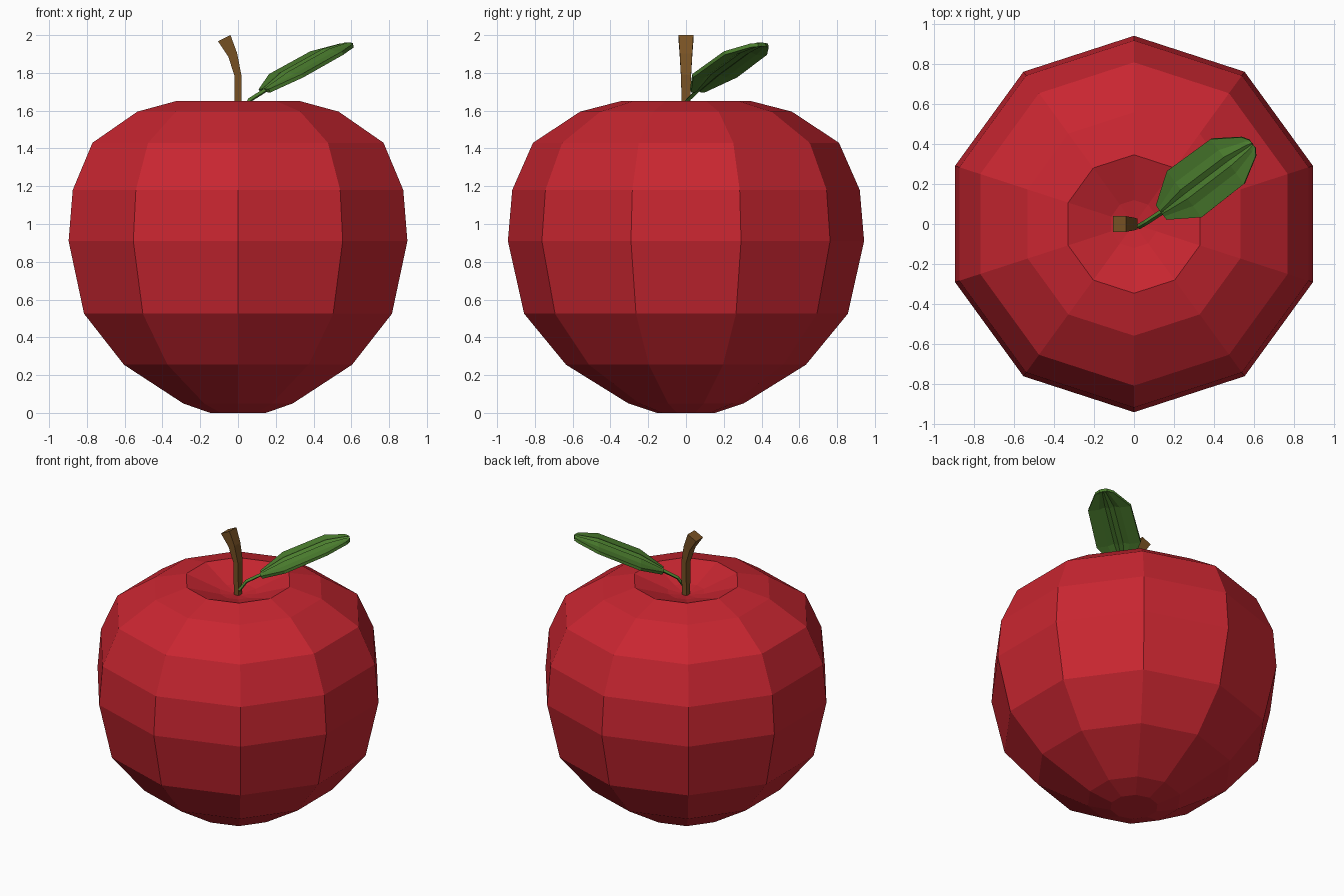
import bpy, bmesh, math
from mathutils import Vector

if "Cube" in bpy.data.objects:
    bpy.data.objects.remove(bpy.data.objects["Cube"])


def material(name, rgb):
    m = bpy.data.materials.new(name)
    m.diffuse_color = (*rgb, 1)
    m.use_nodes = True
    m.node_tree.nodes["Principled BSDF"].inputs["Base Color"].default_value = m.diffuse_color
    return m


RED = material("apple red", (0.58, 0.019, 0.030))
BROWN = material("stem brown", (0.19, 0.085, 0.018))
GREEN = material("leaf green", (0.072, 0.21, 0.028))


def loft(name, rings, mat, closed=True, caps=True):
    """Bridge equal-sized rings of points into a flat-shaded skin."""
    bm = bmesh.new()
    rows = [[bm.verts.new(p) for p in ring] for ring in rings]
    n = len(rows[0])
    for a, b in zip(rows, rows[1:]):
        for i in range(n if closed else n - 1):
            j = (i + 1) % n
            bm.faces.new((a[i], a[j], b[j], b[i]))
    if caps:
        bm.faces.new(rows[0][::-1])
        bm.faces.new(rows[-1])
    bmesh.ops.recalc_face_normals(bm, faces=bm.faces[:])
    me = bpy.data.meshes.new(name)
    bm.to_mesh(me)
    bm.free()
    me.materials.append(mat)
    ob = bpy.data.objects.new(name, me)
    bpy.context.collection.objects.link(ob)
    return ob


# Apple body: ten-sided turned profile (radius, height) with a dip at the top
profile = [(0.155, 0), (0.305, 0.05), (0.635, 0.255), (0.857, 0.525), (0.943, 0.91),
           (0.92, 1.18), (0.81, 1.43), (0.56, 1.595), (0.347, 1.65), (0.12, 1.57), (0.01, 1.55)]
angles = [math.radians(90 + 36 * i) for i in range(10)]
loft("apple_body", [[(r * math.cos(a), r * math.sin(a), z) for a in angles] for r, z in profile], RED)

# Stem: square section, bending left and widening (x, z, half x, half y, tilt)
stem = [(0, 1.53, 0.018, 0.019, 0), (0, 1.785, 0.018, 0.027, 10),
        (-0.028, 1.895, 0.025, 0.033, 20), (-0.073, 1.984, 0.037, 0.039, 26)]
rings = []
for x, z, hx, hy, tilt in stem:
    c, s = math.cos(math.radians(tilt)), math.sin(math.radians(tilt))
    rings.append([(x + sx * hx * c, sy * hy, z + sx * hx * s)
                  for sx, sy in ((-1, -1), (1, -1), (1, 1), (-1, 1))])
loft("stem", rings, BROWN)

# Leaf: stations along the vein (x, y, z, half width), folded across
side = Vector((-0.6, 0.8, 0))
stations = [(0.14, 0.06, 1.705, 0.045), (0.255, 0.152, 1.785, 0.145),
            (0.47, 0.315, 1.905, 0.14), (0.575, 0.388, 1.945, 0.06), (0.594, 0.402, 1.949, 0.025)]
fold = [(-1, 0), (-0.5, 0.0), (-0.2, 0.1), (0, 0.0), (0.2, 0.1), (0.5, 0.0), (1, 0)]
leaf = loft("leaf", [[Vector((x, y, z + h * w)) + side * (t * w) for t, h in fold]
                     for x, y, z, w in stations], GREEN, closed=False, caps=False)
mod = leaf.modifiers.new("thickness", "SOLIDIFY")
mod.thickness = 0.02
mod.offset = 0

# Leaf stalk: thin four-sided rod
up = Vector((-0.4, -0.3, 0.85))
path = [Vector((0.02, -0.015, 1.59)), Vector((0.06, 0.008, 1.655)), Vector((0.155, 0.07, 1.715))]
loft("leaf_stalk", [[p + side * 0.014, p + up * 0.012, p - side * 0.014, p - up * 0.012]
                    for p in path], GREEN)
